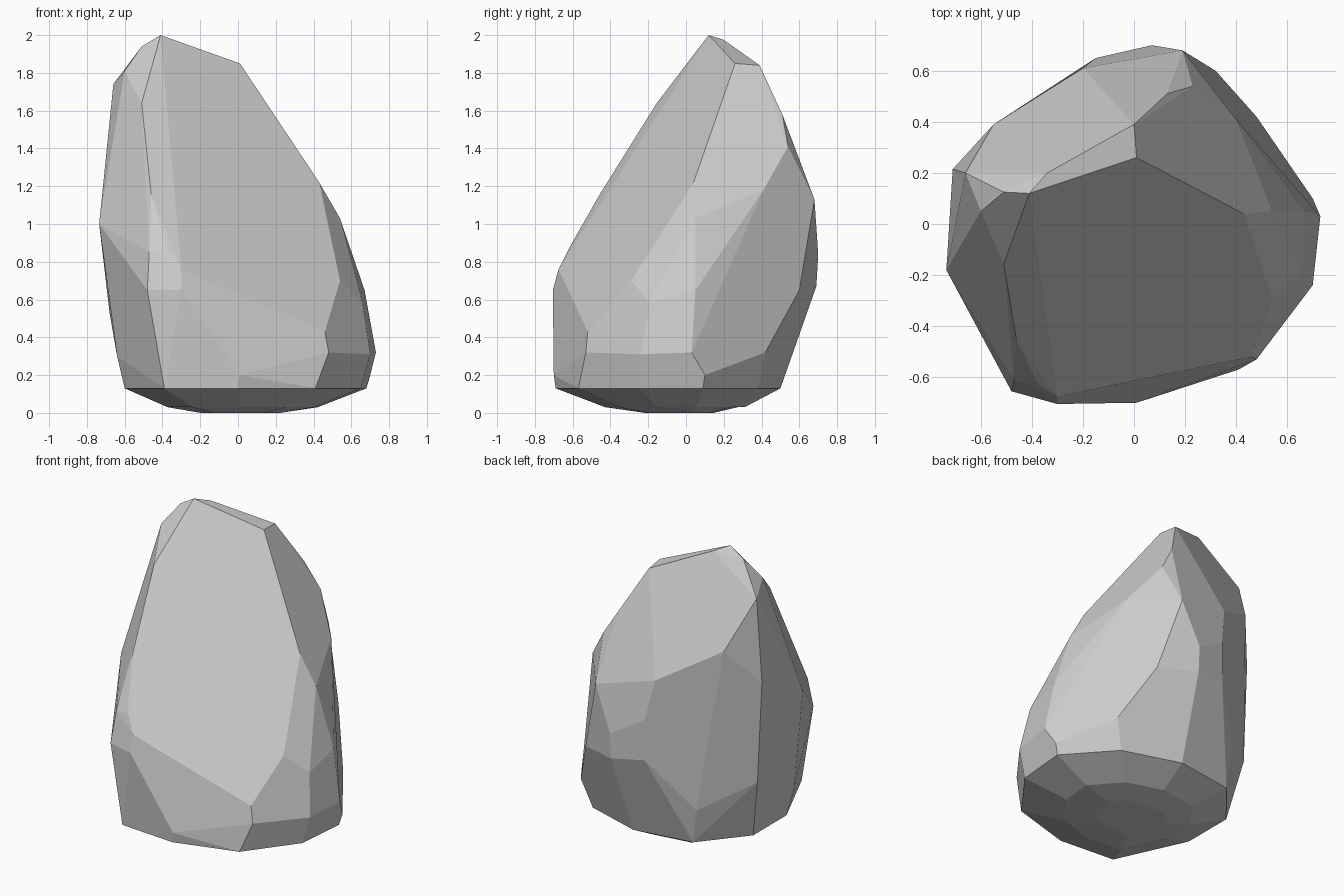
import bpy, bmesh
from math import radians

# Faceted boulder: convex hull of its corner points, nearly flat facets merged
corners = [
    # peak
    (-.41, .12, 2), (.01, .26, 1.85), (-.34, .2, 1.975), (0, .39, 1.84),
    (-.51, .125, 1.94), (-.51, -.155, 1.64), (-.60, .05, 1.81), (-.66, .2, 1.74),
    # front slope
    (-.46, -.455, 1.16), (-.38, -.62, .87), (-.30, -.675, .76), (-.30, -.705, .65),
    (-.47, -.61, .85), (-.48, -.655, .65), (.01, -.70, .2), (.48, -.53, .32),
    (.46, -.52, .43), (.54, -.29, .70), (.43, .04, 1.22),
    # right side
    (.54, .05, 1.03), (.73, .03, .32), (.70, -.24, .31), (.66, -.19, .58),
    (.67, .05, .65), (.40, .41, 1.18), (.23, .54, 1.41), (.13, .51, 1.58),
    (.48, .42, .32), (.32, .60, .65), (.70, .10, .2),
    # back
    (.19, .68, 1.13), (.07, .70, .84), (-.15, .65, .97), (-.15, .65, .70),
    (-.20, .61, 1.23), (-.55, .39, 1.43), (-.40, .46, .36), (.07, .69, .67),
    # left side
    (-.71, .215, 1.2), (-.68, .22, .53), (-.735, -.18, 1.0), (-.64, -.22, .3),
]
# lower rim, repeated smaller beneath to round off the underside
rim = [(-.60, -.2), (-.39, -.66), (0, -.69), (.41, -.57), (.65, -.25),
       (.68, .09), (.42, .38), (.04, .5), (-.36, .44), (-.60, .15)]
for scale, z in [(1, .13), (.62, .03), (.33, 0)]:
    corners += [(x * scale, y * scale, z) for x, y in rim]

bm = bmesh.new()
for c in corners:
    bm.verts.new(c)
hull = bmesh.ops.convex_hull(bm, input=bm.verts[:])
loose = {g for g in hull["geom_interior"] + hull["geom_unused"]
         if isinstance(g, bmesh.types.BMVert)}
bmesh.ops.delete(bm, geom=list(loose), context='VERTS')
bmesh.ops.dissolve_limit(bm, angle_limit=radians(6),
                         verts=bm.verts[:], edges=bm.edges[:])
bmesh.ops.recalc_face_normals(bm, faces=bm.faces[:])

mesh = bpy.data.meshes.new("boulder")
bm.to_mesh(mesh)
bm.free()
bpy.context.collection.objects.link(bpy.data.objects.new("boulder", mesh))
